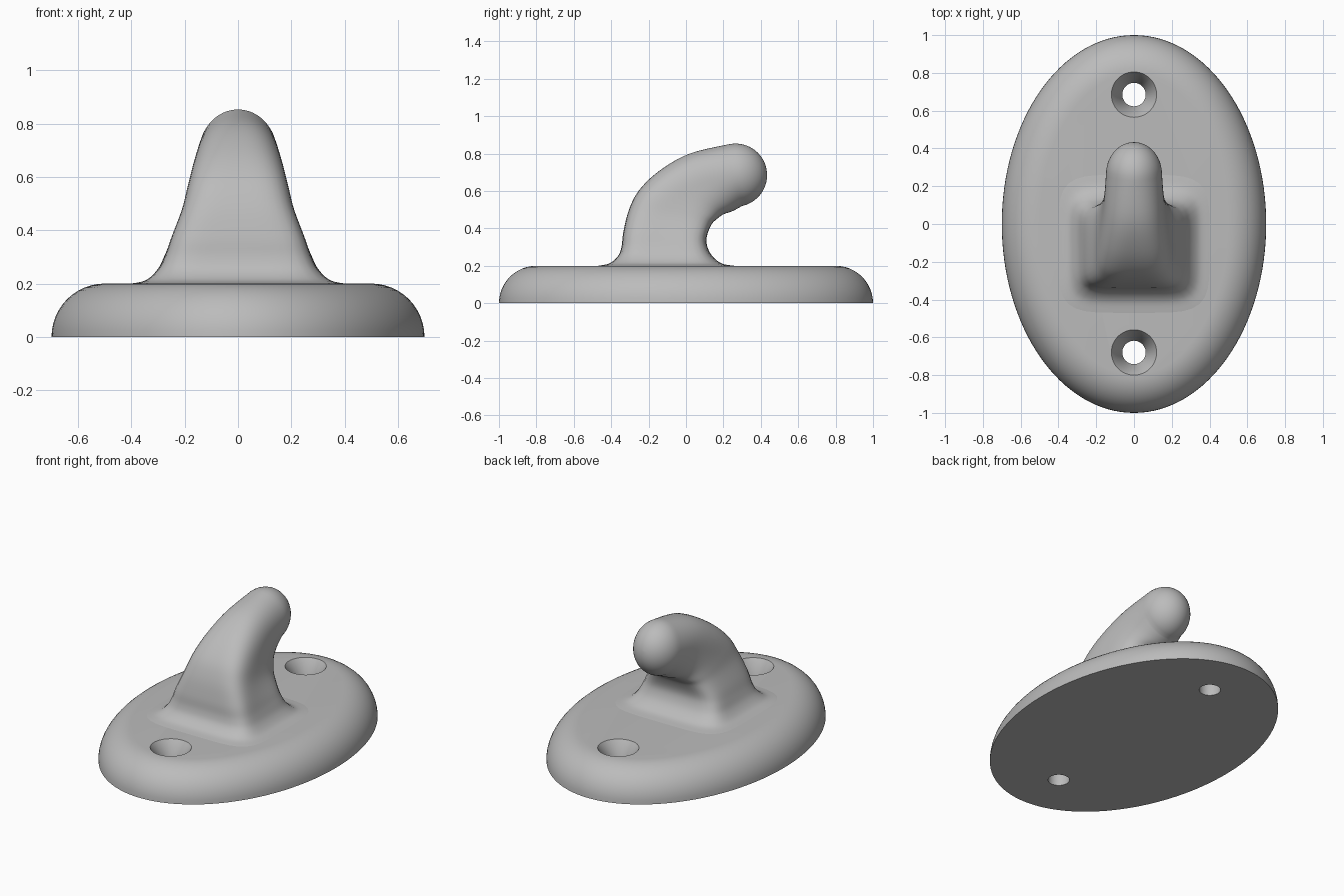
import bpy, bmesh
from math import sin, cos, pi, copysign
from mathutils import Vector

old = bpy.data.objects.get("Cube")
if old:
    bpy.data.objects.remove(old, do_unlink=True)

grey = bpy.data.materials.new("satin grey")
grey.use_nodes = True
grey.diffuse_color = (0.5, 0.5, 0.5, 1)
grey.node_tree.nodes["Principled BSDF"].inputs["Base Color"].default_value = (0.5, 0.5, 0.5, 1)


def loft(name, rings, cap_start=True, cap_end=True):
    """Skin a list of equal-length point rings into a mesh object."""
    bm = bmesh.new()
    loops = [[bm.verts.new(p) for p in ring] for ring in rings]
    for a, b in zip(loops, loops[1:]):
        for i in range(len(a)):
            j = (i + 1) % len(a)
            bm.faces.new((a[i], a[j], b[j], b[i]))
    if cap_start:
        bm.faces.new(list(reversed(loops[0])))
    if cap_end:
        bm.faces.new(loops[-1])
    bmesh.ops.recalc_face_normals(bm, faces=bm.faces)
    mesh = bpy.data.meshes.new(name)
    bm.to_mesh(mesh)
    bm.free()
    obj = bpy.data.objects.new(name, mesh)
    mesh.materials.append(grey)
    bpy.context.collection.objects.link(obj)
    return obj


def activate(obj):
    bpy.ops.object.select_all(action='DESELECT')
    obj.select_set(True)
    bpy.context.view_layer.objects.active = obj


def smooth(obj):
    activate(obj)
    bpy.ops.object.shade_smooth_by_angle(angle=pi / 5)


# Oval base plate with a quarter-round rim
HALF_W, HALF_L, THICK = 0.7, 1.0, 0.2
SIDES, RIM_STEPS = 128, 12


def oval(offset, z):
    ring = []
    for i in range(SIDES):
        t = 2 * pi * i / SIDES
        n = Vector((HALF_L * cos(t), HALF_W * sin(t), 0)).normalized()
        ring.append(Vector((HALF_W * cos(t), HALF_L * sin(t), z)) - n * offset)
    return ring


rim = [pi / 2 * k / RIM_STEPS for k in range(RIM_STEPS + 1)]
plate = loft("base_plate", [oval(THICK * (1 - cos(a)), THICK * sin(a)) for a in rim])

# Countersunk screw holes
hole_profile = [(0.062, -0.1), (0.062, 0.11), (0.12, 0.2), (0.12, 0.3)]
for y in (-0.68, 0.685):
    cutter = loft("hole_cutter", [
        [Vector((r * cos(2 * pi * i / 48), y + r * sin(2 * pi * i / 48), z)) for i in range(48)]
        for r, z in hole_profile])
    cutter.hide_render = True
    mod = plate.modifiers.new("screw_hole", 'BOOLEAN')
    mod.operation = 'DIFFERENCE'
    mod.solver = 'EXACT'
    mod.object = cutter
    activate(plate)
    bpy.ops.object.modifier_apply(modifier=mod.name)
    bpy.data.objects.remove(cutter, do_unlink=True)
smooth(plate)

# Hook sections: front y, z, back y, z, half width, squareness
sections = [
    (-0.47, 0.20, 0.26, 0.20, 0.40, 5),
    (-0.41, 0.213, 0.19, 0.213, 0.345, 5.5),
    (-0.365, 0.25, 0.138, 0.255, 0.302, 6),
    (-0.345, 0.30, 0.112, 0.31, 0.275, 6),
    (-0.335, 0.38, 0.112, 0.36, 0.25, 5.5),
    (-0.305, 0.50, 0.136, 0.42, 0.212, 4.5),
    (-0.25, 0.605, 0.165, 0.45, 0.192, 3.8),
    (-0.14, 0.71, 0.20, 0.475, 0.174, 3),
    (0.02, 0.80, 0.25, 0.493, 0.158, 2.4),
    (0.23, 0.85, 0.30, 0.52, 0.148, 2),
]


def blend(rows, steps):
    """Catmull-Rom interpolation between section rows."""
    out = []
    for i in range(len(rows) - 1):
        p0, p1 = rows[max(i - 1, 0)], rows[i]
        p2, p3 = rows[i + 1], rows[min(i + 2, len(rows) - 1)]
        for s in range(steps):
            t = s / steps
            out.append([b + 0.5 * t * (c - a + t * (2 * a - 5 * b + 4 * c - d
                        + t * (3 * (b - c) + d - a)))
                        for a, b, c, d in zip(p0, p1, p2, p3)])
    out.append(list(rows[-1]))
    return out


def hook_ring(center, axis, half_w, power, scale=1.0):
    """Rounded-square outline spanned by x and the given axis."""
    ring = []
    for i in range(64):
        c, s = cos(2 * pi * i / 64), sin(2 * pi * i / 64)
        r = scale * (abs(c) ** power + abs(s) ** power) ** (-1 / power)
        ring.append(center + Vector((half_w * r * c, 0, 0)) + axis * (r * s))
    return ring


rings = []
for fy, fz, by, bz, w, power in blend(sections, 5):
    front, back = Vector((0, fy, fz)), Vector((0, by, bz))
    center, axis = (front + back) / 2, (back - front) / 2
    rings.append(hook_ring(center, axis, w, power))

# Rounded tip of the hook
forward = Vector((0, -axis.z, axis.y))
for k in range(1, 12):
    a = pi / 2 * k / 11.2
    rings.append(hook_ring(center + forward * sin(a), axis, w, 2, cos(a)))

# Skirt sunk into the plate
rings.insert(0, [p - Vector((0, 0, 0.05)) for p in rings[0]])
hook = loft("hook", rings)
smooth(hook)
